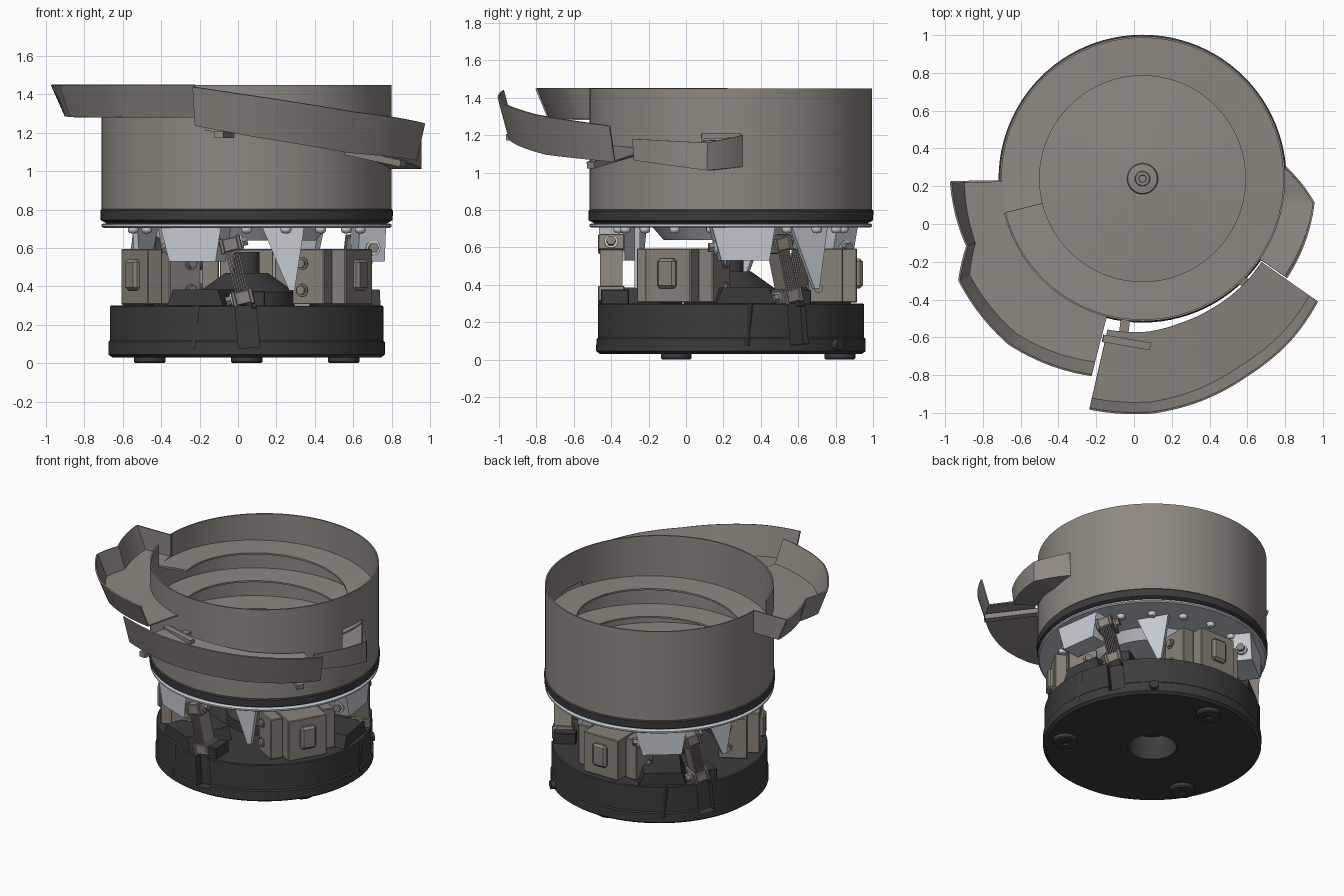
import bpy, bmesh
from math import radians, cos, sin, pi
from mathutils import Matrix, Vector

if "Cube" in bpy.data.objects:
    bpy.data.objects.remove(bpy.data.objects["Cube"])

CX, CY = 0.045, 0.24
CENTRE = Matrix.Translation((CX, CY, 0))


def material(name, rgb):
    m = bpy.data.materials.new(name)
    m.diffuse_color = (*rgb, 1)
    m.use_nodes = True
    m.node_tree.nodes["Principled BSDF"].inputs["Base Color"].default_value = m.diffuse_color
    return m


STEEL = material("warm_steel", (0.27, 0.245, 0.215))
DARK = material("dark_cast", (0.045, 0.045, 0.045))
LIGHT = material("light_alloy", (0.55, 0.60, 0.65))
TAN = material("spring_grey", (0.25, 0.225, 0.19))


def finish(name, bm, mat, smooth=True, thick=0, bevel=0):
    bmesh.ops.recalc_face_normals(bm, faces=bm.faces)
    me = bpy.data.meshes.new(name)
    bm.to_mesh(me)
    bm.free()
    me.materials.append(mat)
    ob = bpy.data.objects.new(name, me)
    bpy.context.collection.objects.link(ob)
    bpy.ops.object.select_all(action='DESELECT')
    ob.select_set(True)
    bpy.context.view_layer.objects.active = ob
    if thick:  # applied first so the sheet edges stay sharp
        s = ob.modifiers.new("sheet", 'SOLIDIFY')
        s.thickness, s.offset = thick, 0
        bpy.ops.object.modifier_apply(modifier=s.name)
    if smooth:
        bpy.ops.object.shade_smooth_by_angle(angle=radians(30))
    if bevel:
        b = ob.modifiers.new("bevel", 'BEVEL')
        b.width, b.segments = bevel, 1
    return ob


def frame(ang, r, t, z, lean=0):
    """Local frame: x radial, y tangential, z up, around the bowl axis."""
    return (CENTRE @ Matrix.Rotation(radians(ang), 4, 'Z') @ Matrix.Translation((r, t, z))
            @ Matrix.Rotation(radians(lean), 4, 'X'))


def lathe(name, profile, mat, m=CENTRE, segs=96):
    bm = bmesh.new()
    vs = [bm.verts.new((r, 0, z)) for r, z in profile]
    es = [bm.edges.new(p) for p in zip(vs, vs[1:])]
    bmesh.ops.spin(bm, geom=vs + es, cent=(0, 0, 0), axis=(0, 0, 1), angle=2 * pi, steps=segs)
    bmesh.ops.remove_doubles(bm, verts=bm.verts, dist=1e-5)
    bm.transform(m)
    return finish(name, bm, mat)


def rod(name, m, r, h, mat, segs=24):
    return lathe(name, [(0, 0), (r, 0), (r, h), (0, h)], mat, m, segs)


def box(name, m, size, mat, bevel=0.005):
    bm = bmesh.new()
    bmesh.ops.create_cube(bm, size=1, matrix=m @ Matrix.Diagonal((*size, 1)))
    return finish(name, bm, mat, False, bevel=bevel)


def prism(name, m, outline, depth, mat):
    """Outline in the local tangential/z plane, extruded radially."""
    bm = bmesh.new()
    f = bm.faces.new([bm.verts.new((-depth / 2, t, z)) for t, z in outline])
    g = bmesh.ops.extrude_face_region(bm, geom=[f])['geom']
    bmesh.ops.translate(bm, vec=(depth, 0, 0), verts=[v for v in g if isinstance(v, bmesh.types.BMVert)])
    bm.transform(m)
    return finish(name, bm, mat, False)


def polar(a, r, z):
    return (CX + r * cos(radians(a)), CY + r * sin(radians(a)), z)


def sheet(name, rows, thick, mat=STEEL, skip=lambda i, j: False):
    bm = bmesh.new()
    g = [[bm.verts.new(p) for p in row] for row in rows]
    for i in range(len(g) - 1):
        for j in range(len(g[0]) - 1):
            if not skip(i, j):
                bm.faces.new((g[i][j], g[i + 1][j], g[i + 1][j + 1], g[i][j + 1]))
    bmesh.ops.remove_doubles(bm, verts=bm.verts, dist=1e-5)
    return finish(name, bm, mat, thick=thick)


def chute(name, keys):
    """Keys: angle, inner r, floor outer r, rim r, inner z, outer z, rim z."""
    rows = []
    for k, n in zip(keys, keys[1:]):
        steps = max(1, round((n[0] - k[0]) / 2))
        for s in range(steps + (n is keys[-1])):
            a, ri, rb, rt, zi, zo, zt = [p + (q - p) * s / steps for p, q in zip(k, n)]
            rows.append([polar(a, ri, zi), polar(a, rb, zo), polar(a, rt, zt)])
    return sheet(name, rows, 0.01)


def bar(name, p, q, w, h, mat):
    p, q = Vector(p), Vector(q)
    m = Matrix.Translation((p + q) / 2) @ (q - p).to_track_quat('X', 'Z').to_matrix().to_4x4()
    return box(name, m, ((q - p).length, w, h), mat, 0)


# Base casting with centre bore, cone and pillar
base = lathe("base_casting", [(0, .2), (.16, .2), (.16, .03), (.70, .03), (.72, .045), (.72, .11), (.712, .118),
             (.712, .295), (.705, .30), (.25, .30), (.25, .37), (.11, .47), (.068, .47), (.068, .58), (0, .58)], DARK)
rod("cable_gland", frame(51, .70, 0, .08) @ Matrix.Rotation(pi / 2, 4, 'Y'), .03, .05, DARK)
for i, a in enumerate((90, 210, 330)):
    lathe(f"foot_{i}", [(0, .012), (.025, .012), (.025, 0), (.075, 0), (.082, .008), (.082, .035), (0, .035)],
          DARK, frame(a, .583, 0, 0), 32)

# Three leaf spring stations with their base pockets and hangers
for i, a in enumerate((270, 30, 150)):
    for t, lean in ((.0, 5), (-.31, -6)):
        c = box(f"pocket_cutter_{i}", frame(a, .72, t, .23, lean), (.13, .11, .3), DARK, 0)
        c.hide_render = True
        c.hide_viewport = True
        c.display_type = 'WIRE'
        mod = base.modifiers.new("pocket", 'BOOLEAN')
        mod.operation, mod.object, mod.solver = 'DIFFERENCE', c, 'EXACT'
    prism(f"base_boss_{i}", frame(a - 22, .515, 0, 0),
          [(-.18, .28), (.15, .28), (.11, .385), (-.14, .385)], .33, DARK)
    spring = frame(a, .64, -.052, .48, 13)
    for k in range(6):
        box(f"spring_leaf_{i}_{k}", spring @ Matrix.Translation((0, (k - 2.5) * .012, 0)), (.12, .008, .30), TAN, 0)
    for s, label in ((1, "upper"), (-1, "lower")):
        for d in (-.046, .046):
            box(f"{label}_clamp_{i}", spring @ Matrix.Translation((0, d, s * .142)), (.14, .022, .085), TAN)
        box(f"{label}_spacer_{i}", spring @ Matrix.Translation((0, 0, s * .142)), (.13, .08, .07), TAN)
        bolt = spring @ Matrix.Translation((0, s * .055, s * .142)) @ Matrix.Rotation(-s * pi / 2, 4, 'X')
        rod(f"{label}_bolt_washer_{i}", bolt, .036, .010, LIGHT)
        rod(f"{label}_bolt_head_{i}", bolt, .026, .035, TAN, 6)
    box(f"spring_seat_{i}", frame(a, .62, .06, .33), (.15, .07, .09), DARK)
    prism(f"hanger_{i}", frame(a - 22, .635, 0, 0),
          [(-.20, .71), (.14, .71), (.11, .53), (-.15, .53)], .14, LIGHT)
    prism(f"hanger_fin_{i}", frame(a, .50, 0, 0),
          [(.08, .71), (.30, .71), (.25, .38), (.22, .38)], .03, LIGHT)
    nut = frame(a - 22, .64, -.165, .60) @ Matrix.Rotation(pi / 2, 4, 'X')
    rod(f"hanger_washer_{i}", nut, .038, .02, LIGHT)
    rod(f"hanger_nut_{i}", nut, .028, .045, TAN, 6)

# Three electromagnet drives between the springs
for i, a in enumerate((90, 210, 330)):
    box(f"magnet_body_{i}", frame(a, .55, 0, .45), (.25, .28, .29), TAN)
    box(f"magnet_coil_{i}", frame(a, .68, 0, .46), (.05, .11, .16), TAN, .015)
    for s in (-1, 1):
        box(f"magnet_plate_{i}", frame(a, .505, s * .19, .45), (.19, .09, .29), TAN)
        for z in (.38, .52):
            m = frame(a, .47, s * .23, z) @ Matrix.Rotation(-s * pi / 2, 4, 'X')
            rod(f"magnet_washer_{i}", m, .034, .012, TAN, 20)
            rod(f"magnet_screw_{i}", m, .024, .026, TAN, 16)

# Vibrating top plate, its hub and underside bolts
lathe("top_plate", [(0, .705), (.745, .705), (.755, .712), (.755, .722), (.745, .728), (0, .728)], LIGHT)
lathe("plate_hub", [(0, .64), (.36, .64), (.42, .71), (0, .71)], LIGHT)
for k in range(18):
    lathe(f"plate_bolt_{k}", [(0, .675), (.02, .678), (.028, .69), (.028, .71), (0, .71)],
          LIGHT, frame(k * 20 + 10, .60, 0, 0), 16)
lathe("rubber_ring", [(0, .728), (.73, .728), (.76, .745), (.762, .795), (.752, .806), (0, .806)], DARK)

# Bowl wall with the exit gap (left) and the return window (right)
levels = (.80, 1.03, 1.21, 1.29, 1.45)
sheet("bowl_wall", [[polar(a, .75, z) for z in levels] for a in range(-12, 349, 2)], .01,
      skip=lambda i, j: (j == 1 and i < 8) or (j == 3 and 96 <= i < 103))

# Bowl floor with centre knob, and the spiral track
lathe("bowl_floor", [(0, .80), (.748, .80), (.748, .82), (.31, .85), (.082, .862), (.078, .885), (.04, .89),
                     (.036, .905), (.02, .905), (.018, .895), (0, .895)], STEEL)
turns, end = 828, 194
sheet("spiral_track", [[polar(end - turns + s, r, .825 + .465 * s / turns) for r in (.545, .75)]
                       for s in range(0, turns + 1, 3)], .012)

# Upper exit chute, its closed end, lower return chute and catcher
chute("exit_chute", [(181, .745, .945, 1.015, 1.29, 1.29, 1.45), (201, .745, .95, .995, 1.285, 1.285, 1.45),
                     (209, .745, 1.05, 1.11, 1.285, 1.285, 1.45), (231, .745, 1.06, 1.125, 1.285, 1.285, 1.45),
                     (255.5, .745, 1.005, 1.075, 1.285, 1.285, 1.45)])
sheet("exit_chute_end", [[polar(181, .745, 1.29), polar(181, .745, 1.45)],
                         [polar(181, .945, 1.29), polar(181, 1.015, 1.45)]], .01)
chute("return_chute", [(257, .82, 1.195, 1.25, 1.23, 1.24, 1.44), (272.5, .81, 1.185, 1.24, 1.20, 1.18, 1.39),
                       (285, .79, 1.155, 1.213, 1.175, 1.14, 1.35), (298, .78, 1.12, 1.18, 1.15, 1.10, 1.31),
                       (312, .775, 1.105, 1.16, 1.135, 1.08, 1.28), (325, .77, 1.08, 1.13, 1.12, 1.06, 1.25)])
chute("catcher", [(325.5, .745, .915, .925, 1.07, 1.07, 1.18), (352, .745, .915, .915, 1.015, 1.015, 1.16),
                  (364.5, .745, .755, .76, 1.035, 1.035, 1.20)])

# Small deflector and the support bars under the return chute
bar("deflector", (-.165, -.605, 1.23), (.085, -.648, 1.21), .04, .04, STEEL)
bar("front_support_bar", (-.045, -.50, 1.19), (-.10, -.96, 1.19), .05, .035, STEEL)
bar("side_support_bar", (.56, -.29, 1.105), (.86, -.51, 1.04), .05, .035, STEEL)
